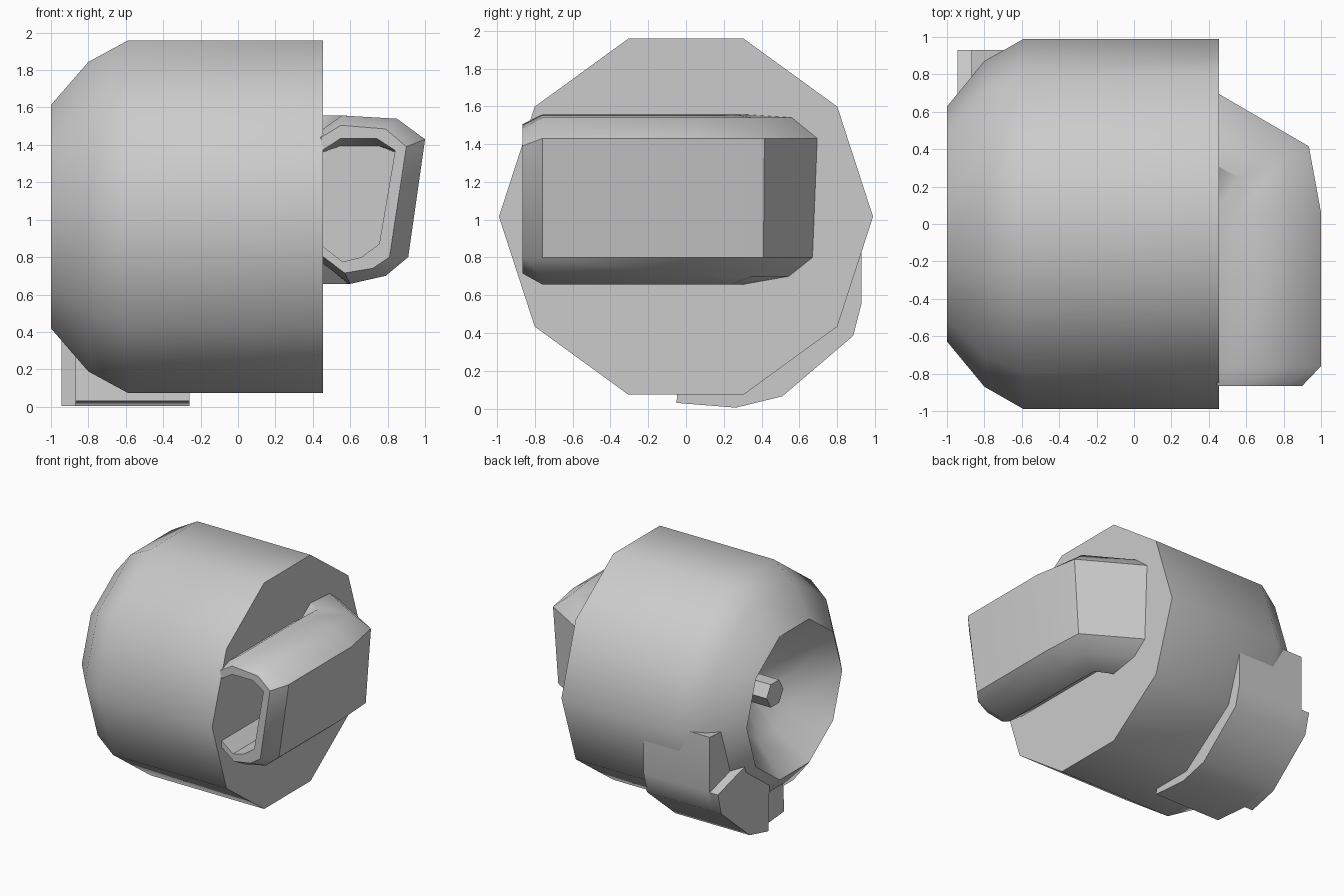
import bpy, bmesh, math

if "Cube" in bpy.data.objects:
    bpy.data.objects.remove(bpy.data.objects["Cube"])


def loft(name, rings, closed=True, cap_start=False, cap_end=False, angle=40):
    """Skin a list of equal-length point rings into one mesh object."""
    bm = bmesh.new()
    rows = [[bm.verts.new(p) for p in ring] for ring in rings]
    n = len(rows[0])
    for a, b in zip(rows, rows[1:]):
        for i in range(n if closed else n - 1):
            j = (i + 1) % n
            bm.faces.new((a[i], a[j], b[j], b[i]))
    if cap_start:
        bm.faces.new(rows[0])
    if cap_end:
        bm.faces.new(rows[-1])
    bmesh.ops.recalc_face_normals(bm, faces=bm.faces)
    mesh = bpy.data.meshes.new(name)
    bm.to_mesh(mesh)
    bm.free()
    for p in mesh.polygons:
        p.use_smooth = True
    mesh.set_sharp_from_angle(angle=math.radians(angle))
    obj = bpy.data.objects.new(name, mesh)
    bpy.context.collection.objects.link(obj)
    return obj


CZ = 1.016  # height of the drum axis


def circle(x, r, n):
    return [(x, r * math.cos(2 * math.pi * i / n), CZ + r * math.sin(2 * math.pi * i / n))
            for i in range(n)]


# Ten-sided drum with a tapered end and a funnel-shaped recess
profile = [(0.455, 0.99), (-0.59, 0.99), (-0.8, 0.87), (-1.0, 0.628),
           (-0.74, 0.38), (-0.54, 0.06)]
loft("drum", [circle(x, r, 10) for x, r in profile], cap_start=True, cap_end=True)

# Hexagonal peg inside the recess
loft("recess_peg", [circle(x, 0.11, 6) for x in (-0.5, -0.82)], cap_start=True, cap_end=True)

# Side duct: cross-sections as (x, z), front to back, then turned into the drum
outer = [(0.555, 1.557), (0.85, 1.54), (1.0, 1.43), (0.91, 0.8),
         (0.79, 0.7), (0.6, 0.657), (0.42, 0.79), (0.42, 1.46)]
lip = [(0.55, 1.505), (0.79, 1.485), (0.9, 1.39), (0.81, 0.8),
       (0.72, 0.74), (0.57, 0.715), (0.445, 0.81), (0.445, 1.44)]
hole = [(0.55, 1.435), (0.74, 1.435), (0.84, 1.37), (0.755, 0.87),
        (0.66, 0.80), (0.56, 0.775), (0.45, 0.86), (0.45, 1.37)]
inner = [(0.55, 1.395), (0.75, 1.395), (0.84, 1.36), (0.755, 0.87),
         (0.66, 0.80), (0.56, 0.775), (0.45, 0.86), (0.45, 1.36)]
bend = [(0.565, 0.245), (0.81, 0.355), (0.935, 0.415), (0.89, 0.41),
        (0.77, 0.35), (0.59, 0.24), (0.43, 0.18), (0.43, 0.18)]
end = [(0.42, 0.325), (0.42, 0.58), (0.42, 0.715), (0.42, 0.69),
       (0.42, 0.565), (0.42, 0.32), (0.4, 0.2), (0.4, 0.2)]


def at_y(section, y):
    return [(x, y, z) for x, z in section]


def turned(path):
    return [(x, y, z) for (x, y), (_, z) in zip(path, outer)]


loft("side_duct", [at_y(inner, 0.2), at_y(hole, -0.865), at_y(lip, -0.865),
                   at_y(outer, -0.76), at_y(outer, 0.06), turned(bend), turned(end)],
     cap_start=True, cap_end=True, angle=42)

# Curved bracket hugging the lower back of the drum: (outer y, z), (inner y, z)
ribs = [((0.93, 1.02), (0.65, 1.0)), ((0.93, 0.56), (0.545, 0.67)),
        ((0.885, 0.385), (0.5, 0.61)), ((0.51, 0.065), (0.33, 0.465)),
        ((0.265, 0.005), (0.25, 0.425)), ((-0.05, 0.03), (-0.03, 0.375))]


def bracket(name, part, x0, x1):
    rings = [[(x0, *o), (x1, *o), (x1, *i), (x0, *i)] for o, i in part]
    loft(name, rings, cap_start=True, cap_end=True)


bracket("bracket_band", ribs, -0.87, -0.26)
bracket("bracket_flange", ribs[1:5], -0.945, -0.87)
